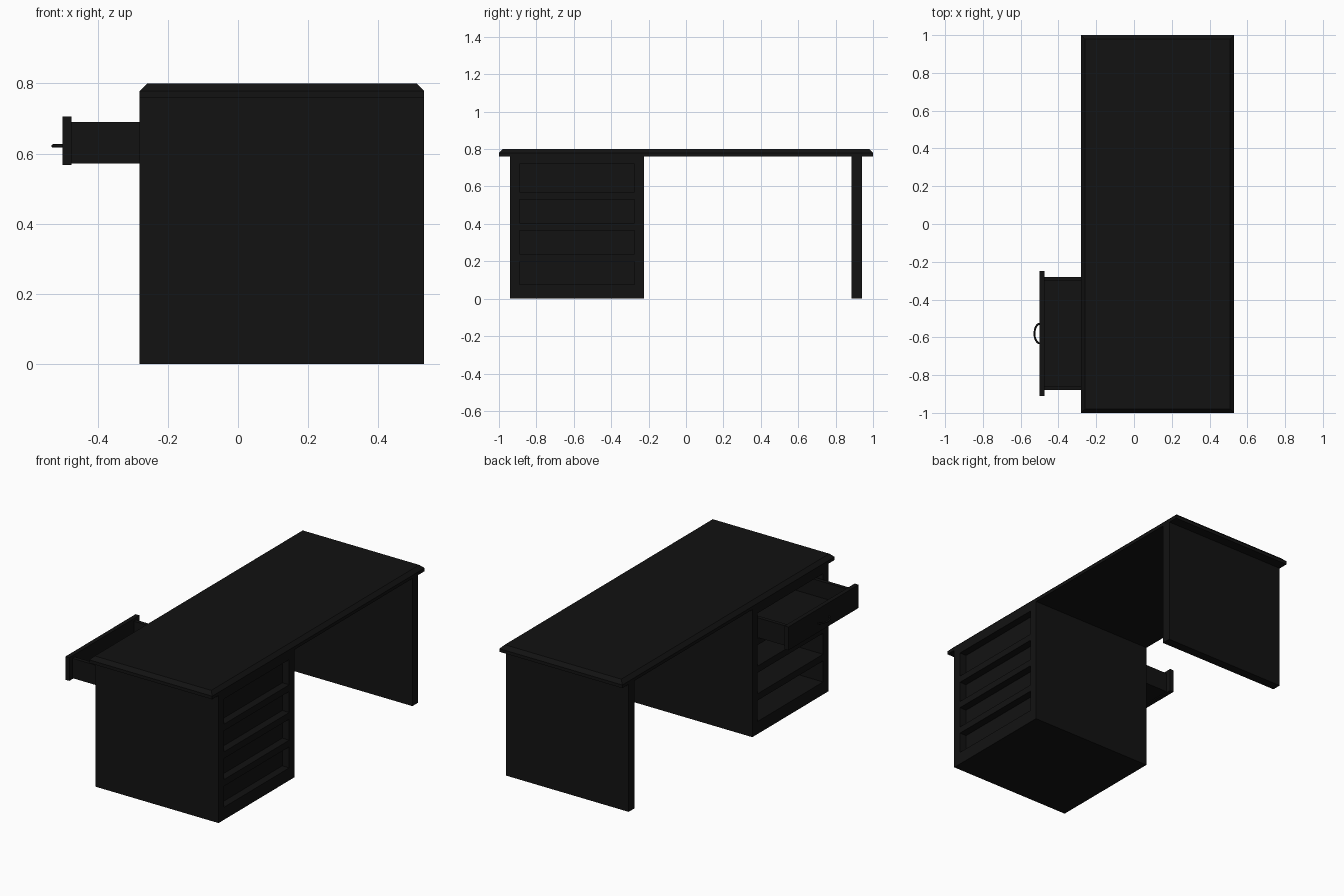
import bpy, bmesh, math

if "Cube" in bpy.data.objects:
    bpy.data.objects.remove(bpy.data.objects["Cube"])

mat = bpy.data.materials.new("black_finish")
mat.diffuse_color = (0.006, 0.006, 0.006, 1)
mat.use_nodes = True
mat.node_tree.nodes["Principled BSDF"].inputs["Base Color"].default_value = mat.diffuse_color


def box(bm, x, y, z):
    """Add an axis-aligned box given (min, max) ranges."""
    vs = bmesh.ops.create_cube(bm, size=1)["verts"]
    for v in vs:
        v.co = [r[0] + (c + 0.5) * (r[1] - r[0]) for c, r in zip(v.co, (x, y, z))]
    return vs


def make(name, *boxes):
    """Create one object out of several boxes."""
    bm = bmesh.new()
    for b in boxes:
        box(bm, *b)
    me = bpy.data.meshes.new(name)
    bm.to_mesh(me)
    bm.free()
    me.materials.append(mat)
    ob = bpy.data.objects.new(name, me)
    bpy.context.collection.objects.link(ob)
    return ob


X0, X1 = -0.28, 0.53          # desk depth
Y0, Y1 = -0.94, -0.225        # cabinet width
T = 0.05                      # cabinet wall thickness
inner = (Y0 + T, Y1 - T)

# Desktop with chamfered upper rim
bm = bmesh.new()
box(bm, (X0, X1), (-1, 1), (0.76, 0.80))
rim = [e for e in bm.edges if all(v.co.z > 0.79 for v in e.verts)]
bmesh.ops.bevel(bm, geom=rim, offset=0.021, segments=1, affect='EDGES')
me = bpy.data.meshes.new("desktop")
bm.to_mesh(me)
bm.free()
me.materials.append(mat)
bpy.context.collection.objects.link(bpy.data.objects.new("desktop", me))

# Side panel leg
make("leg_panel", ((X0, X1), (0.885, 0.94), (0, 0.76)))

# Drawer cabinet: sides, floor, top, inset back
make("cabinet_shell",
     ((X0, X1), (Y0, Y0 + T), (0, 0.76)),
     ((X0, X1), (Y1 - T, Y1), (0, 0.76)),
     ((X0, X1), inner, (0, 0.075)),
     ((X0, X1), inner, (0.72, 0.76)))
make("cabinet_back", ((0.465, 0.485), inner, (0.075, 0.72)))

# Shelves between the drawer slots
for i in range(3):
    z = 0.20 + 0.165 * i
    make(f"shelf_{i + 1}", ((X0, X1), inner, (z, z + 0.04)))

# Open drawer: tray and front
D0, D1, W = -0.475, 0.20, 0.022
dy = (-0.88, -0.28)
dz = (0.572, 0.69)
make("drawer_tray",
     ((D0, D1), dy, (dz[0], dz[0] + 0.02)),
     ((D0, D1), (dy[0], dy[0] + W), dz),
     ((D0, D1), (dy[1] - W, dy[1]), dz),
     ((D1 - W, D1), (dy[0] + W, dy[1] - W), dz))
make("drawer_front", ((-0.50, D0), (-0.91, -0.25), (0.567, 0.706)))

# Bow handle
cu = bpy.data.curves.new("drawer_handle", 'CURVE')
cu.dimensions = '3D'
cu.bevel_depth = 0.005
cu.bevel_resolution = 2
cu.use_fill_caps = True
n = 16
sp = cu.splines.new('POLY')
sp.points.add(n)
for i, p in enumerate(sp.points):
    a = math.pi * i / n
    p.co = (-0.498 - 0.029 * math.sin(a), -0.58 + 0.052 * math.cos(a), 0.622, 1)
cu.materials.append(mat)
bpy.context.collection.objects.link(bpy.data.objects.new("drawer_handle", cu))
